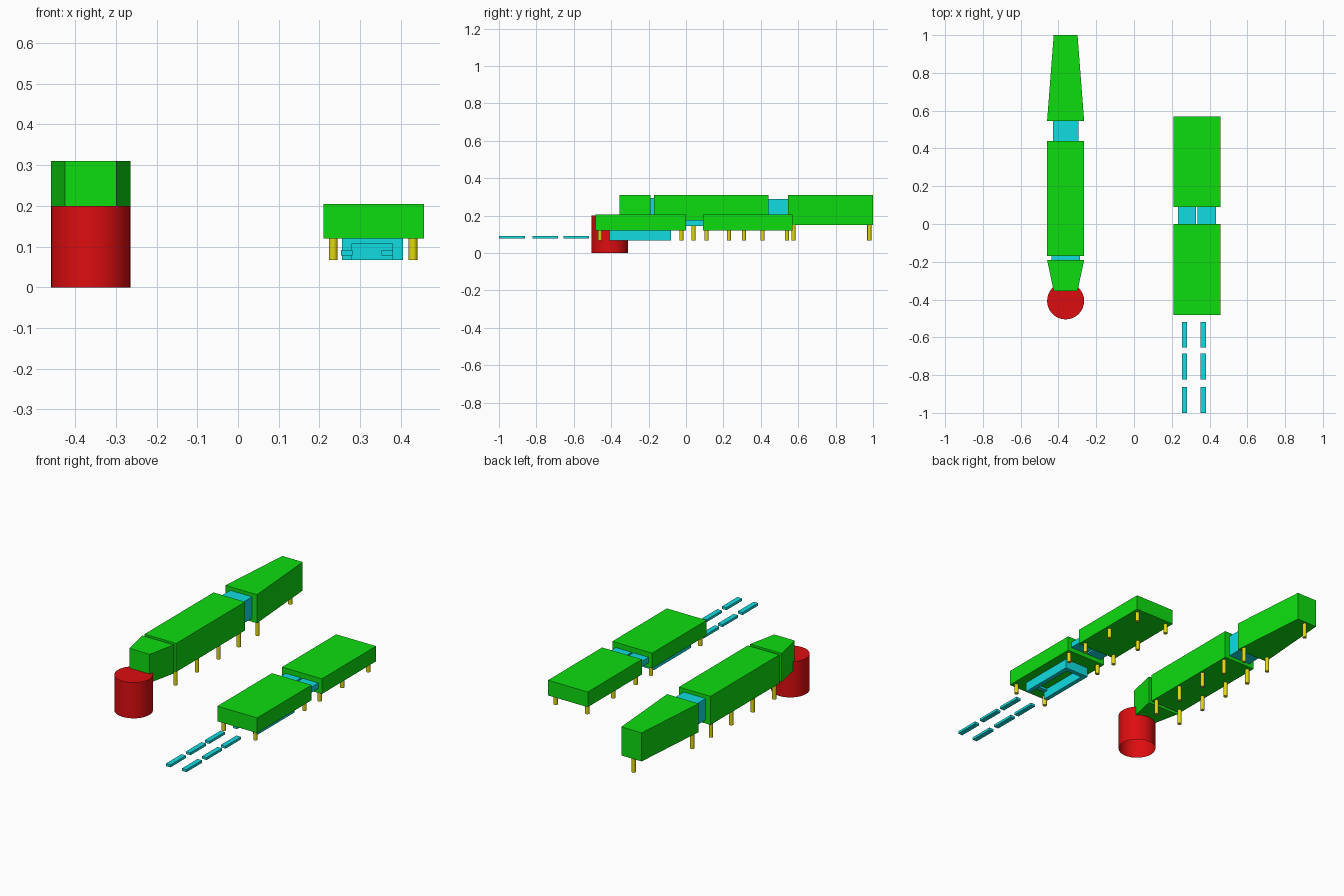
import bpy
import bmesh

default = bpy.data.objects.get("Cube")
if default:
    bpy.data.objects.remove(default, do_unlink=True)


def material(name, rgb):
    mat = bpy.data.materials.new(name)
    mat.use_nodes = True
    mat.diffuse_color = (*rgb, 1)
    mat.node_tree.nodes["Principled BSDF"].inputs["Base Color"].default_value = (*rgb, 1)
    return mat


GREEN = material("green", (0.004, 0.72, 0.005))
CYAN = material("cyan", (0.005, 0.72, 0.75))
RED = material("red", (0.72, 0.004, 0.005))
YELLOW = material("yellow", (0.75, 0.69, 0.005))


def finish(bm, name, mat):
    bmesh.ops.recalc_face_normals(bm, faces=bm.faces)
    mesh = bpy.data.meshes.new(name)
    bm.to_mesh(mesh)
    bm.free()
    mesh.materials.append(mat)
    obj = bpy.data.objects.new(name, mesh)
    bpy.context.collection.objects.link(obj)
    return obj


def prism(name, outline, z0, z1, mat):
    """Extrude a plan outline upward from z0 to z1."""
    bm = bmesh.new()
    face = bm.faces.new([bm.verts.new((x, y, z0)) for x, y in outline])
    side = bmesh.ops.extrude_face_region(bm, geom=[face])["geom"]
    verts = [v for v in side if isinstance(v, bmesh.types.BMVert)]
    bmesh.ops.translate(bm, verts=verts, vec=(0, 0, z1 - z0))
    return finish(bm, name, mat)


def box(name, x0, x1, y0, y1, z0, z1, mat):
    return prism(name, [(x0, y0), (x1, y0), (x1, y1), (x0, y1)], z0, z1, mat)


def cylinder(name, x, y, radius, z0, z1, sides, mat, open_base=False):
    bm = bmesh.new()
    bmesh.ops.create_cone(bm, cap_ends=True, segments=sides, radius1=radius,
                          radius2=radius, depth=z1 - z0)
    bmesh.ops.translate(bm, verts=bm.verts, vec=(x, y, (z0 + z1) / 2))
    if open_base:
        base = [f for f in bm.faces if f.normal.z < -0.9]
        bmesh.ops.delete(bm, geom=base, context="FACES_ONLY")
    obj = finish(bm, name, mat)
    bpy.ops.object.select_all(action="DESELECT")
    bpy.context.view_layer.objects.active = obj
    obj.select_set(True)
    bpy.ops.object.shade_smooth_by_angle()
    return obj


# Long hall: main body with tapered ends
LX, WIDE, NARROW = -0.362, 0.098, 0.063
box("long_hall_body", LX - WIDE, LX + WIDE, -0.17, 0.44, 0.15, 0.31, GREEN)
for name, wide_y, narrow_y in (("long_hall_head", -0.19, -0.355),
                               ("long_hall_tail", 0.545, 1.0)):
    prism(name, [(LX - WIDE, wide_y), (LX + WIDE, wide_y),
                 (LX + NARROW, narrow_y), (LX - NARROW, narrow_y)], 0.15, 0.31, GREEN)

# Joints between the long hall sections
box("head_joint", LX - 0.075, LX + 0.075, -0.195, -0.165, 0.17, 0.295, CYAN)
box("tail_joint", LX - 0.068, LX + 0.068, 0.435, 0.55, 0.17, 0.29, CYAN)

# Round tower under the head
cylinder("round_tower", -0.362, -0.407, 0.098, 0, 0.2, 32, RED, open_base=True)

# Low halls and their twin walkways
box("front_low_hall", 0.21, 0.457, -0.483, 0, 0.12, 0.205, GREEN)
box("back_low_hall", 0.21, 0.457, 0.09, 0.57, 0.12, 0.205, GREEN)
for x0, x1 in ((0.232, 0.327), (0.337, 0.435)):
    box("walkway", x0, x1, -0.005, 0.095, 0.145, 0.176, CYAN)

# Open frame beneath the front low hall, with a doorway in its front wall
FX0, FX1, FY0, FY1, T = 0.255, 0.405, -0.41, -0.08, 0.025
for x in (FX0, FX1 - T):
    box("frame_side_wall", x, x + T, FY0, FY1, 0.067, 0.121, CYAN)
box("frame_back_wall", FX0 + T, FX1 - T, FY1 - T, FY1, 0.067, 0.121, CYAN)
box("frame_door_lintel", FX0 + T, FX1 - T, FY0, FY0 + T, 0.108, 0.121, CYAN)

# Two rows of path slabs
for x in (0.267, 0.367):
    for y0, y1 in ((-1.0, -0.862), (-0.822, -0.685), (-0.655, -0.518)):
        box("path_slab", x - 0.014, x + 0.014, y0, y1, 0.078, 0.092, CYAN)

# Support posts
posts = [(x, y, 0.125) for x in (0.234, 0.43) for y in (-0.46, -0.025, 0.11, 0.31, 0.54)]
posts += [(LX + s * 0.08, y, 0.155) for s in (-1, 1) for y in (-0.15, 0.04, 0.23, 0.41, 0.575)]
posts.append((LX, 0.98, 0.155))
for x, y, top in posts:
    cylinder("support_post", x, y, 0.011, 0.067, top, 16, YELLOW)
